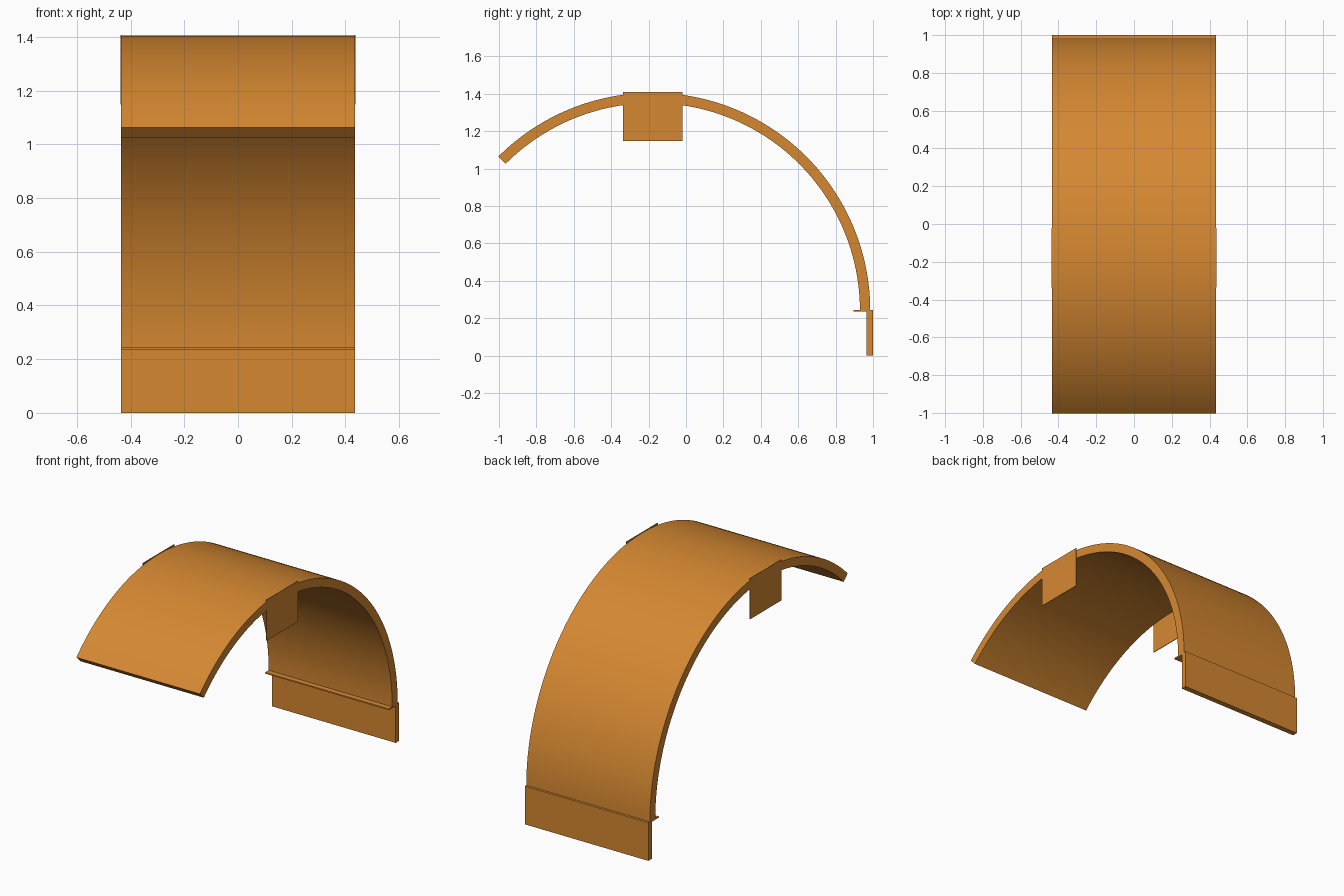
import bpy, bmesh, math

cube = bpy.data.objects.get("Cube")
if cube:
    bpy.data.objects.remove(cube, do_unlink=True)

paint = bpy.data.materials.new("orange_paint")
paint.use_nodes = True
COLOUR = (0.665, 0.246, 0.031, 1)
paint.diffuse_color = COLOUR
paint.node_tree.nodes["Principled BSDF"].inputs["Base Color"].default_value = COLOUR

HALF = 0.435           # half width of the fender
CY, CZ = -0.18, 0.24   # centre of the arch
OUTER, INNER = 1.165, 1.11


def extrude_profile(name, points, x0, x1):
    """Extrude a closed (y, z) outline from x0 to x1."""
    bm = bmesh.new()
    face = bm.faces.new([bm.verts.new((x0, y, z)) for y, z in points])
    out = bmesh.ops.extrude_face_region(bm, geom=[face])
    verts = [v for v in out["geom"] if isinstance(v, bmesh.types.BMVert)]
    bmesh.ops.translate(bm, vec=(x1 - x0, 0, 0), verts=verts)
    bmesh.ops.recalc_face_normals(bm, faces=bm.faces)
    mesh = bpy.data.meshes.new(name)
    bm.to_mesh(mesh)
    bm.free()
    mesh.materials.append(paint)
    obj = bpy.data.objects.new(name, mesh)
    bpy.context.collection.objects.link(obj)
    return obj


def box(name, x0, x1, y0, y1, z0, z1):
    return extrude_profile(name, [(y0, z0), (y1, z0), (y1, z1), (y0, z1)], x0, x1)


def arc(radius, steps=72):
    angles = [math.radians(135) * i / steps for i in range(steps + 1)]
    return [(CY + radius * math.cos(a), CZ + radius * math.sin(a)) for a in angles]


# Curved fender shell
shell = extrude_profile("fender_arch", arc(OUTER) + arc(INNER)[::-1], -HALF, HALF)
bpy.context.view_layer.objects.active = shell
shell.select_set(True)
bpy.ops.object.shade_smooth_by_angle(angle=math.radians(30))

# Rear flap and the thin lip inside it
box("rear_flap", -HALF, HALF, 0.965, 1.0, 0, 0.243)
box("inner_lip", -HALF, HALF, 0.895, 0.97, 0.235, 0.243)

# Thin mounting plates on both sides
for name, side in (("left_mounting_plate", 1), ("right_mounting_plate", -1)):
    edges = sorted((side * (HALF - 0.002), side * (HALF + 0.002)))
    box(name, *edges, -0.336, -0.02, 1.148, 1.408)
